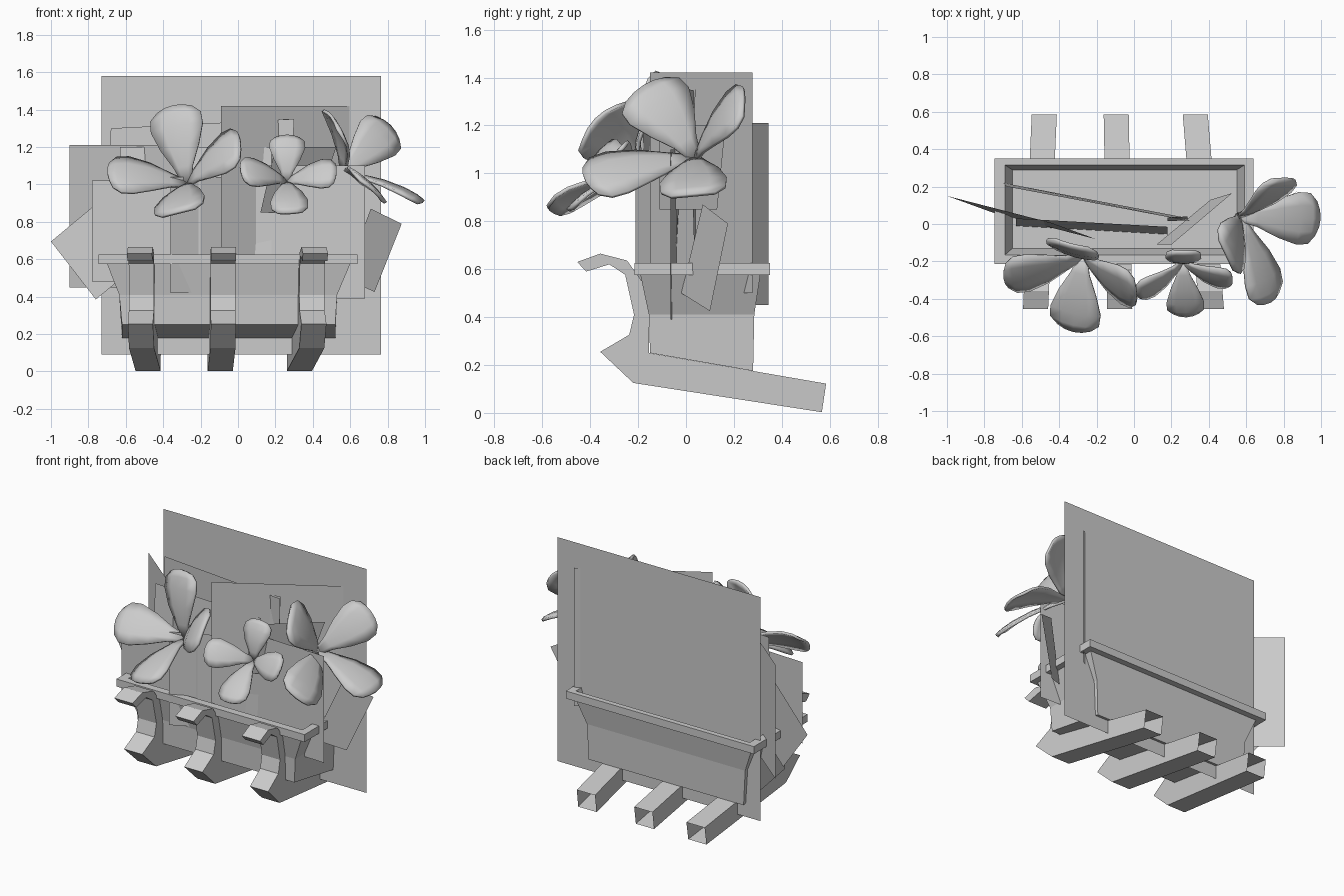
import bpy
import bmesh
from mathutils import Vector

cube = bpy.data.objects.get("Cube")
if cube:
    bpy.data.objects.remove(cube, do_unlink=True)

# One plain grey for everything
grey = bpy.data.materials.new("plain_grey")
grey.use_nodes = True
colour = (0.6, 0.6, 0.6, 1)
grey.diffuse_color = colour
grey.node_tree.nodes["Principled BSDF"].inputs["Base Color"].default_value = colour


def make(name, verts, faces, closed=True):
    mesh = bpy.data.meshes.new(name)
    mesh.from_pydata([tuple(v) for v in verts], [], faces)
    if closed:
        bm = bmesh.new()
        bm.from_mesh(mesh)
        bmesh.ops.recalc_face_normals(bm, faces=bm.faces)
        bm.to_mesh(mesh)
        bm.free()
    mesh.materials.append(grey)
    obj = bpy.data.objects.new(name, mesh)
    bpy.context.collection.objects.link(obj)
    return obj


# Planter box: stacked rectangular rings, sloping base, flared rim, soil cap
rings = [
    (-.62, .52, -.15, .28, .25, .175),
    (-.635, .53, -.155, .285, .41, .41),
    (-.70, .60, -.19, .31, .575, .575),
    (-.745, .64, -.215, .35, .575, .575),
    (-.745, .64, -.215, .35, .625, .625),
    (-.69, .59, -.165, .315, .625, .625),
    (-.65, .55, -.13, .29, .5, .5),
]
verts, faces = [], [(3, 2, 1, 0)]
for x0, x1, y0, y1, zf, zb in rings:
    verts += [(x0, y0, zf), (x1, y0, zf), (x1, y1, zb), (x0, y1, zb)]
for r in range(len(rings) - 1):
    for i in range(4):
        j = (i + 1) % 4
        faces.append((4 * r + i, 4 * r + j, 4 * r + 4 + j, 4 * r + 4 + i))
top = 4 * (len(rings) - 1)
faces.append((top, top + 1, top + 2, top + 3))
make("planter_box", verts, faces)

# Hooked brackets: side profile (y, z) extruded across x, open at the back end
profile = [(-.454, .63), (-.358, .665), (-.246, .636), (-.18, .544),
           (-.155, .47), (-.154, .25), (.585, .122), (.567, .003),
           (-.22, .125), (-.358, .255), (-.237, .326), (-.217, .41),
           (-.254, .577), (-.32, .62), (-.417, .59)]


def bracket(name, x_front, x_back):
    n = len(profile)
    verts = []
    for side in (-.067, .067):
        for y, z in profile:
            t = (y + .25) / .83
            verts.append((x_front + (x_back - x_front) * t + side, y, z))
    faces = [tuple(range(n)), tuple(range(2 * n - 1, n - 1, -1))]
    for i in range(n):
        if i != 6:
            j = (i + 1) % n
            faces.append((i, j, n + j, n + i))
    make(name, verts, faces)


for label, xf, xb in (("right", -.517, -.48), ("middle", -.08, -.095), ("left", .397, .328)):
    bracket(label + "_bracket", xf, xb)


# Flat foliage cards
def card(name, corners):
    make(name, corners, [(0, 1, 2, 3)], closed=False)


def upright(name, a, b, z0, z1, lean=0):
    (ax, ay), (bx, by) = a, b
    card(name, [(ax, ay, z0), (bx, by, z0), (bx, by + lean, z1), (ax, ay + lean, z1)])


upright("backing_card", (-.73, .258), (.765, .258), .09, 1.58)
upright("tall_leaf_card", (-.09, -.15), (.63, .278), .5, 1.42)
upright("right_leaf_card", (-.9, .345), (-.3, -.14), .45, 1.21)
upright("left_leaf_card", (-.015, -.035), (.68, -.065), .39, 1.1)
upright("low_leaf_card", (-.78, -.11), (-.2, -.14), .48, 1.02)
upright("front_leaf_card", (-.36, -.21), (.3, .1), .42, 1.04)
upright("middle_leaf_card", (-.63, -.01), (.18, -.055), .5, 1.2, .04)
card("slanted_leaf_card", [(.12, -.11, .85), (.41, .13, .85), (.525, .165, 1.2), (.2, -.11, 1.2)])
upright("stem_card", (.18, .015), (.285, .02), .9, 1.35, .02)
card("high_leaf_card", [(-.7, .22, .6), (.27, .035, .65), (.3, .015, 1.35), (-.68, .2, 1.3)])
card("outer_right_leaf_card", [(x, .15 - .3 * (x + 1) + .05 * (z - .69), z) for x, z in
     ((-1, .695), (-.76, .385), (-.2, .85), (-.44, 1.16))])
card("outer_left_leaf_card",
     [(.73, .1, .425), (.875, .175, .79), (.71, .07, .87), (.57, -.02, .5)])

# Flowers: four thin, blunt petals spreading from a centre
outline = [(0, .16), (.22, .36), (.48, .74), (.74, 1), (.9, .97), (1, .66)]


def petal(name, centre, tip, width, axis):
    span = tip - centre
    side = span.cross(axis).normalized()
    up = side.cross(span).normalized()
    if up.dot(axis) < 0:
        up = -up
    verts, faces = [], []
    for t, w in outline:
        for c in (-1, -.5, 0, .5, 1):
            tip_round = .05 * c * c * t * t
            bow = .1 * t * (1 - t) + .05 * width * w * (1 - c * c)
            verts.append(centre + span * (t - tip_round) + side * (c * w * width / 2) + up * bow)
    for r in range(len(outline) - 1):
        for i in range(4):
            k = 5 * r + i
            faces.append((k, k + 1, k + 6, k + 5))
    obj = make(name, verts, faces)
    solid = obj.modifiers.new("thickness", "SOLIDIFY")
    solid.thickness = .016
    solid.offset = 0
    bpy.ops.object.select_all(action="DESELECT")
    obj.select_set(True)
    bpy.context.view_layer.objects.active = obj
    bpy.ops.object.shade_smooth_by_angle(angle=.6)


flowers = {
    "right_flower": ((-.27, -.17, 1.0), (-.3, -.65, .6), [
        ((-.34, -.1, 1.42), .29), ((.02, -.37, 1.22), .29),
        ((-.7, -.28, 1.05), .27), ((-.32, -.57, .84), .28)]),
    "middle_flower": ((.26, -.2, 1.01), (0, -.75, .5), [
        ((.265, -.14, 1.26), .19), ((.01, -.37, 1.07), .18),
        ((.53, -.3, 1.06), .18), ((.28, -.49, .84), .2)]),
    "left_flower": ((.56, .04, 1.06), (.65, -.1, .65), [
        ((.49, -.18, 1.36), .31), ((.81, .25, 1.31), .26),
        ((.99, .03, .9), .28), ((.72, -.42, .96), .26)]),
}
for name, (centre, axis, petals) in flowers.items():
    for number, (tip, width) in enumerate(petals, 1):
        petal(f"{name}_petal_{number}", Vector(centre), Vector(tip), width, Vector(axis))
